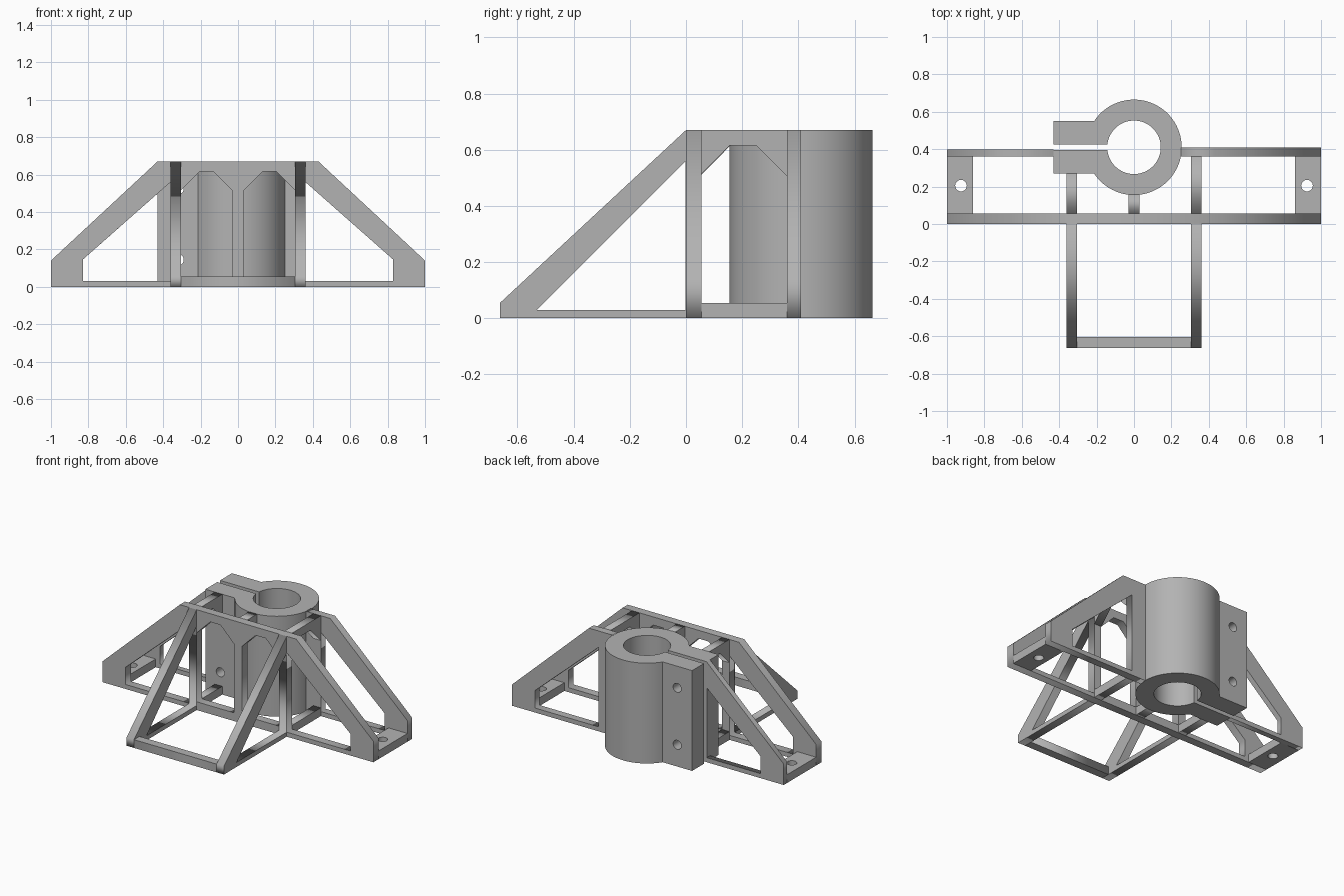
import bpy, bmesh, math
from mathutils import Matrix

cube = bpy.data.objects.get("Cube")
if cube:
    bpy.data.objects.remove(cube)

grey = bpy.data.materials.new("plain grey")
grey.use_nodes = True
COLOUR = (0.45, 0.45, 0.45, 1)
grey.diffuse_color = COLOUR
grey.node_tree.nodes["Principled BSDF"].inputs["Base Color"].default_value = COLOUR

H = 0.67            # overall height
T = 0.055           # strut thickness
# Axis maps: profile (u, v) plus depth w to world
MAPS = {"x": Matrix(((0, 0, 1, 0), (1, 0, 0, 0), (0, 1, 0, 0), (0, 0, 0, 1))),
        "y": Matrix(((1, 0, 0, 0), (0, 0, 1, 0), (0, 1, 0, 0), (0, 0, 0, 1))),
        "z": Matrix.Identity(4)}


def panel(name, axis, lo, hi, *loops):
    """Flat plate from an outline and hole loops, spanning lo..hi along axis."""
    curve = bpy.data.curves.new(name, "CURVE")
    curve.dimensions, curve.fill_mode = "2D", "BOTH"
    curve.extrude = (hi - lo) / 2
    for loop in loops:
        spline = curve.splines.new("POLY")
        spline.points.add(len(loop) - 1)
        for point, (u, v) in zip(spline.points, loop):
            point.co = (u, v, 0, 1)
        spline.use_cyclic_u = True
    temp = bpy.data.objects.new(name, curve)
    bpy.context.collection.objects.link(temp)
    graph = bpy.context.evaluated_depsgraph_get()
    mesh = bpy.data.meshes.new_from_object(temp.evaluated_get(graph))
    bpy.data.objects.remove(temp)
    bm = bmesh.new()
    bm.from_mesh(mesh)
    bmesh.ops.remove_doubles(bm, verts=bm.verts, dist=1e-5)
    bm.transform(MAPS[axis] @ Matrix.Translation((0, 0, (lo + hi) / 2)))
    bmesh.ops.recalc_face_normals(bm, faces=bm.faces)
    bm.to_mesh(mesh)
    bm.free()
    mesh.materials.clear()
    mesh.materials.append(grey)
    ob = bpy.data.objects.new(name, mesh)
    bpy.context.collection.objects.link(ob)
    return ob


def smooth(ob):
    bpy.ops.object.select_all(action="DESELECT")
    ob.select_set(True)
    bpy.context.view_layer.objects.active = ob
    bpy.ops.object.shade_smooth_by_angle(angle=math.radians(30))


def arc(cx, cy, r, a, b, n):
    return [(cx + r * math.cos(a + (b - a) * i / n),
             cy + r * math.sin(a + (b - a) * i / n)) for i in range(n + 1)]


def ring(cx, cy, r, n):
    return arc(cx, cy, r, 0, math.tau, n)[:-1]


def box(u0, u1, v0, v1):
    return [(u0, v0), (u1, v0), (u1, v1), (u0, v1)]


def arch(u0, u1, cut=0.1):
    """Window with chamfered top corners."""
    top = H - T
    return [(u0, T), (u1, T), (u1, top - cut), (u1 - cut, top),
            (u0 + cut, top), (u0, top - cut)]


def flip(loop):
    return [(-u, v) for u, v in loop]


# Front frame: wide trapezoid with two sloped and two arched windows
half = [(0.43, H), (1, 0.14), (1, 0)]
sloped = [(0.36, 0.03), (0.83, 0.03), (0.83, 0.145), (0.36, 0.56)]
middle = arch(0.03, 0.305)
panel("front_frame", "y", 0, T, half + flip(half)[::-1],
      sloped, flip(sloped), middle, flip(middle))

# Back frames, one on each side of the collar
panel("back_frame_left", "y", 0.36, 0.41, [(0.25, 0), (0.25, H)] + half, sloped)
panel("back_frame_right", "y", 0.36, 0.397,
      [(-1, 0), (-0.43, 0), (-0.43, 0.03), (-0.83, 0.03), (-0.83, 0.145),
       (-0.43, 0.498), (-0.43, H), (-1, 0.14)])

# Sloped legs with foot bar
leg = [(-0.662, 0), (0, 0), (0, H), (-0.662, T)]
opening = [(-0.53, 0.03), (-0.001, 0.03), (-0.001, 0.56)]
for side, x in (("left", 0.305), ("right", -0.36)):
    panel("leg_" + side, "x", x, x + T, leg, opening)
panel("foot_bar", "z", 0, T, box(-0.305, 0.305, -0.662, -0.605))


# Ribs joining the front frame to the collar and back frame
def rib(name, x, end, cut_back):
    top = H - T
    window = [(T, T), (end, T), (end, top - cut_back), (end - cut_back, top),
              (T + 0.1, top), (T, top - 0.1)]
    lower = box(T, end, 0, T)
    upper = window[2:] + [(T, H), (end, H)]
    panel(name + "_lower", "x", x, x + T, lower)
    panel(name + "_upper", "x", x, x + T, upper)


rib("rib_left", 0.305, 0.36, 0.11)
rib("rib_right", -0.36, 0.27, 0.1)
panel("rib_centre_lower", "x", -0.03, 0.03, box(T, 0.158, 0, T))
panel("rib_centre_upper", "x", -0.03, 0.03,
      [(T, 0.51), (0.158, H - T), (0.158, H), (T, H)])

# Mounting plates with screw holes
for side, s in (("left", 1), ("right", -1)):
    plate = panel("mount_plate_" + side, "z", 0, T,
                  box(*sorted((s * 0.86, s)), T, 0.36),
                  ring(s * 0.925, 0.205, 0.031, 32))
    smooth(plate)

# Split clamp collar with two ears
CY, RO, RI, EAR, SLIT = 0.41, 0.255, 0.143, 0.14, 0.015
ao, ai = math.pi - math.asin(EAR / RO), math.pi - math.asin(SLIT / RI)
outline = (arc(0, CY, RO, ao, -ao, 90)
           + [(-0.43, CY - EAR), (-0.43, CY - SLIT)]
           + arc(0, CY, RI, -ai, ai, 90)
           + [(-0.43, CY + SLIT), (-0.43, CY + EAR)])
collar = panel("clamp_collar", "z", 0, H, outline)

# Bolt holes and hexagonal nut pockets
cutters = []
for z in (0.145, H - 0.145):
    cutters.append(panel("bolt_cutter", "y", 0.2, 0.7, ring(-0.32, z, 0.03, 32)))
    cutters.append(panel("nut_cutter", "y", 0.2, 0.32, ring(-0.32, z, 0.053, 6)))
bpy.context.view_layer.objects.active = collar
for cutter in cutters:
    cutter.hide_render = True
    mod = collar.modifiers.new("cut", "BOOLEAN")
    mod.operation, mod.solver, mod.object = "DIFFERENCE", "EXACT", cutter
    bpy.ops.object.modifier_apply(modifier=mod.name)
for cutter in cutters:
    bpy.data.objects.remove(cutter)
smooth(collar)
